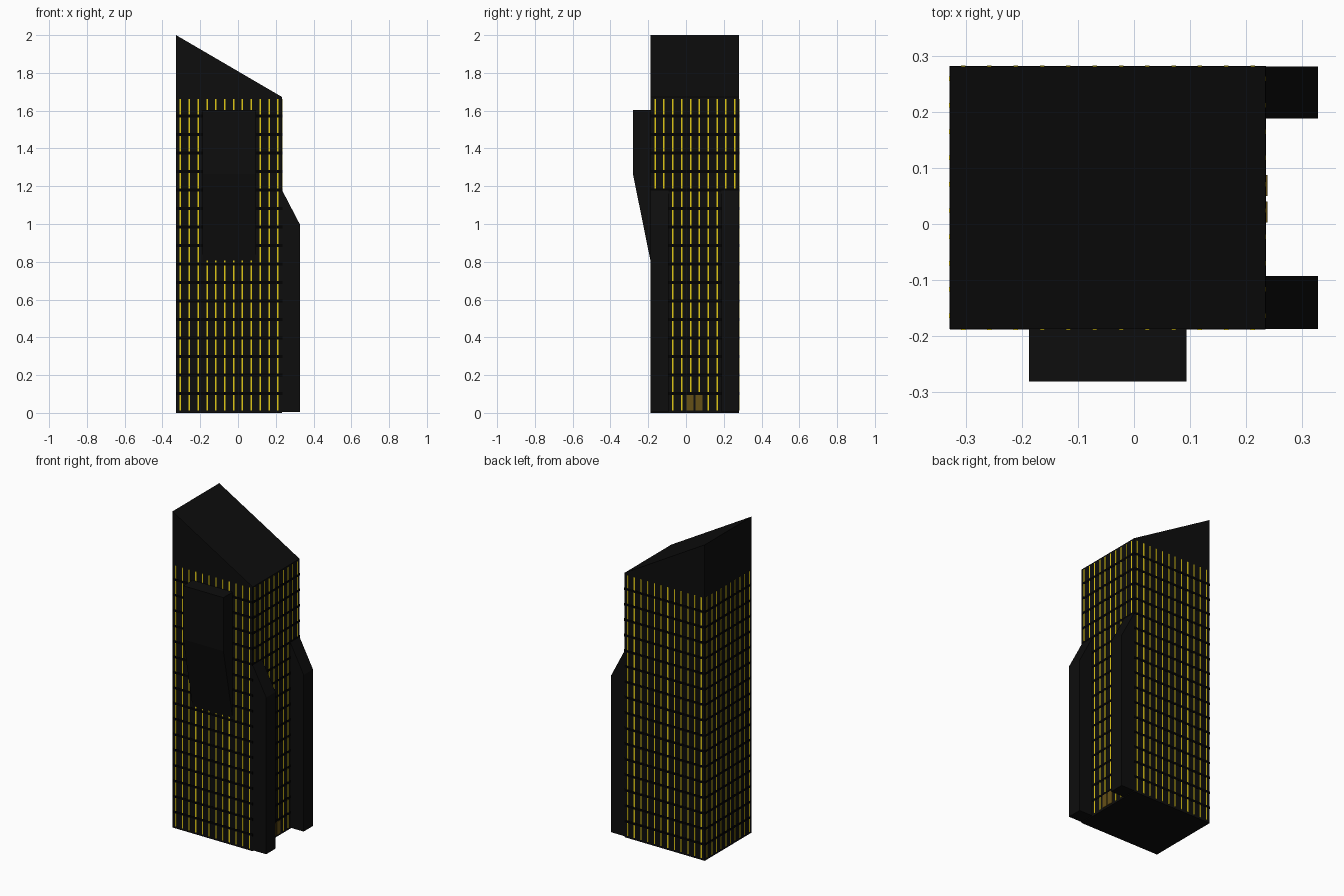
import bpy, bmesh
from mathutils import Vector

if "Cube" in bpy.data.objects:
    bpy.data.objects.remove(bpy.data.objects["Cube"])

def material(name, rgb):
    m = bpy.data.materials.new(name)
    m.diffuse_color = (*rgb, 1)
    m.use_nodes = True
    m.node_tree.nodes["Principled BSDF"].inputs["Base Color"].default_value = m.diffuse_color
    return m

WALL = material("charcoal wall", (0.004, 0.004, 0.004))
BLACK = material("black floor line", (0.0005, 0.0005, 0.0005))
YELLOW = material("yellow window light", (0.75, 0.58, 0.008))
GOLD = material("dull gold door", (0.13, 0.08, 0.008))

X0, X1, Y0, Y1 = -0.328, 0.234, -0.187, 0.281
FLOORS, PITCH, COL = 17, 0.098, 0.0469

def finish(name, bm, mat):
    bmesh.ops.recalc_face_normals(bm, faces=bm.faces)
    me = bpy.data.meshes.new(name)
    bm.to_mesh(me)
    bm.free()
    me.materials.append(mat)
    ob = bpy.data.objects.new(name, me)
    bpy.context.collection.objects.link(ob)
    return ob

def prism(name, profile, axis, a, b, mat):
    """Extrude a (u, z) profile along x or y from a to b."""
    bm = bmesh.new()
    place = (lambda u, z: (a, u, z)) if axis == "x" else (lambda u, z: (u, a, z))
    face = bm.faces.new([bm.verts.new(place(u, z)) for u, z in profile])
    ext = bmesh.ops.extrude_face_region(bm, geom=[face])["geom"]
    move = Vector((b - a, 0, 0)) if axis == "x" else Vector((0, b - a, 0))
    # keep the first cap so the prism is closed
    bmesh.ops.translate(bm, vec=move, verts=[v for v in ext if isinstance(v, bmesh.types.BMVert)])
    if not face.is_valid:
        bmesh.ops.holes_fill(bm, edges=bm.edges)
    return finish(name, bm, mat)

def box(bm, lo, hi):
    vs = bmesh.ops.create_cube(bm, size=1)["verts"]
    for v in vs:
        v.co = Vector([l if c < 0 else h for c, l, h in zip(v.co, lo, hi)])

# Tower with a sloping roof
prism("tower", [(X0, 0), (X1, 0), (X1, 1.672), (X0, 2.0)], "y", Y0, Y1, WALL)

# Front bay with a tapering underside
prism("front_bay", [(Y0, 0.8), (Y0, 1.603), (-0.281, 1.603), (-0.281, 1.265)],
      "x", -0.187, 0.094, WALL)

# Two buttress fins beside the entrance
for side, a, b in (("front", Y0, -0.093), ("back", 0.188, Y1)):
    prism(side + "_fin", [(X1, 0.006), (0.328, 0.006), (0.328, 0.997), (X1, 1.178)],
          "y", a, b, WALL)

# Window strips and floor lines on all four walls
T = 0.0015
walls = {"front": ("x", X0, 12, Y0), "back": ("x", X0, 12, Y1),
         "left": ("y", Y0, 10, X0), "right": ("y", Y0, 10, X1)}
for name, (axis, start, count, plane) in walls.items():
    def plate(bm, u0, u1, z0, z1, t):
        if axis == "x":
            box(bm, (u0, plane - t, z0), (u1, plane + t, z1))
        else:
            box(bm, (plane - t, u0, z0), (plane + t, u1, z1))
    win, line = bmesh.new(), bmesh.new()
    for k in range(FLOORS):
        z = k * PITCH
        fin_zone = name == "right" and z < 1.17
        for i in range(count):
            u = start + (i + 0.5) * COL
            if fin_zone and not -0.09 < u < 0.185:
                continue
            plate(win, u - 0.004, u + 0.004, z + 0.013, z + PITCH - 0.003, T)
        if k:
            a, b = (-0.093, 0.188) if fin_zone else (start, start + count * COL)
            plate(line, a, b, z - 0.003, z + 0.013, T * 0.6)
    finish(name + "_windows", win, YELLOW)
    finish(name + "_floor_lines", line, BLACK)

# Double entrance door between the fins
doors = bmesh.new()
for y in (0.003, 0.05):
    box(doors, (X1 - 0.002, y, 0.013), (X1 + 0.004, y + 0.037, 0.095))
finish("entrance_doors", doors, GOLD)
